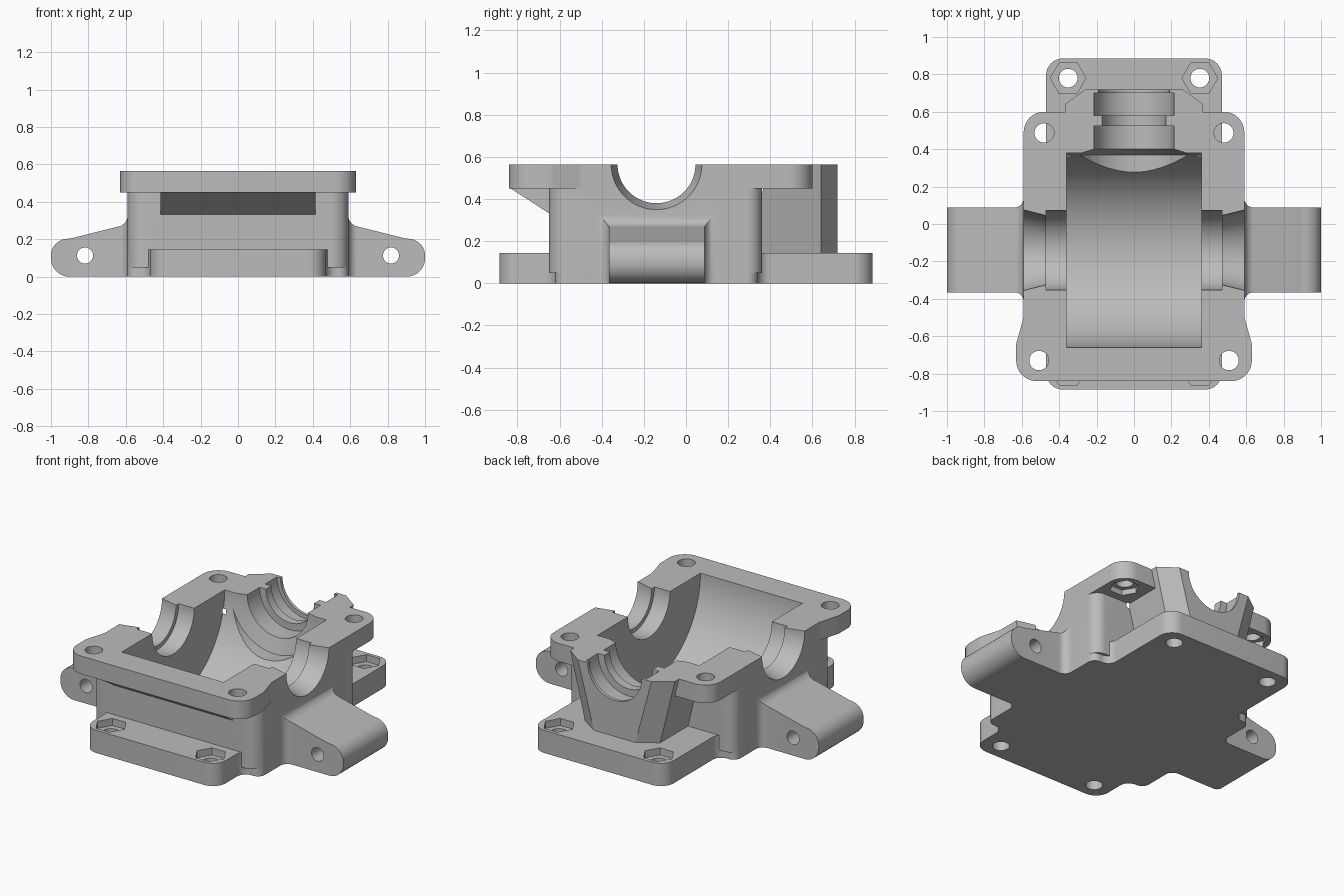
import bpy, bmesh, math
from mathutils import Vector

if "Cube" in bpy.data.objects:
    bpy.data.objects.remove(bpy.data.objects["Cube"], do_unlink=True)

grey = bpy.data.materials.new("cast_grey")
grey.use_nodes = True
grey.diffuse_color = (0.5, 0.5, 0.5, 1)
grey.node_tree.nodes["Principled BSDF"].inputs["Base Color"].default_value = (0.5, 0.5, 0.5, 1)

SPLIT = 0.565      # height of the joint face
AXLE_Y = -0.14     # axle position


def finish(name, bm):
    bmesh.ops.recalc_face_normals(bm, faces=bm.faces)
    mesh = bpy.data.meshes.new(name)
    bm.to_mesh(mesh)
    bm.free()
    mesh.materials.append(grey)
    obj = bpy.data.objects.new(name, mesh)
    bpy.context.collection.objects.link(obj)
    return obj


def rounded(corners, steps=10):
    """Replace every (a, b, radius) corner with a tangent arc."""
    out = []
    n = len(corners)
    for i, (a, b, r) in enumerate(corners):
        p = Vector((a, b))
        if r == 0:
            out.append(p)
            continue
        u = (Vector(corners[i - 1][:2]) - p).normalized()
        v = (Vector(corners[(i + 1) % n][:2]) - p).normalized()
        half = u.angle(v) / 2
        center = p + (u + v).normalized() * (r / math.sin(half))
        start = p + u * (r / math.tan(half)) - center
        end = p + v * (r / math.tan(half)) - center
        sweep = math.pi - 2 * half
        for k in range(steps + 1):
            t = k / steps
            out.append(center + (start * math.sin((1 - t) * sweep)
                                 + end * math.sin(t * sweep)) / math.sin(sweep))
    return out


def mirrored(half):
    """Close a right-hand outline (front to back) with its mirror image."""
    return half + [(-a, b, r) for a, b, r in reversed(half)]


def prism(name, outline, lo, hi, axis="z"):
    bm = bmesh.new()
    rings = []
    for d in (lo, hi):
        rings.append([bm.verts.new((p[0], p[1], d) if axis == "z" else (p[0], d, p[1]))
                      for p in outline])
    bm.faces.new(rings[0])
    bm.faces.new(rings[1])
    n = len(outline)
    for i in range(n):
        j = (i + 1) % n
        bm.faces.new((rings[0][i], rings[0][j], rings[1][j], rings[1][i]))
    return finish(name, bm)


def disc(cx, cy, r, sides):
    return [(cx + r * math.cos(2 * math.pi * k / sides),
             cy + r * math.sin(2 * math.pi * k / sides)) for k in range(sides)]


def lathe(name, profile, axis, sides=96):
    """Turn (position, radius) pairs about an axis lying in the joint face."""
    bm = bmesh.new()
    rings = []
    for pos, r in profile:
        ring = []
        for c, s in disc(0, 0, r, sides):
            co = (pos, AXLE_Y + c, SPLIT + s) if axis == "x" else (c, pos, SPLIT + s)
            ring.append(bm.verts.new(co))
        rings.append(ring)
    for a, b in zip(rings, rings[1:]):
        for i in range(sides):
            j = (i + 1) % sides
            bm.faces.new((a[i], a[j], b[j], b[i]))
    bm.faces.new(rings[0])
    bm.faces.new(rings[-1])
    return finish(name, bm)


def combine(target, tool, operation):
    mod = target.modifiers.new(operation.title(), "BOOLEAN")
    mod.operation = operation
    mod.solver = "EXACT"
    mod.object = tool
    bpy.context.view_layer.objects.active = target
    bpy.ops.object.modifier_apply(modifier=mod.name)
    bpy.data.objects.remove(tool, do_unlink=True)


# Main body
housing = prism("gearbox_lower_housing", rounded(mirrored([
    (0.59, -0.65, 0.09), (0.59, 0.36, 0.07)])), 0.05, 0.5)

# Base plate with narrower front and rear feet
solids = [prism("base_plate", rounded(mirrored([
    (0.47, -0.885, 0.09), (0.47, -0.62, 0.06), (0.59, -0.62, 0.05),
    (0.59, 0.34, 0.05), (0.47, 0.34, 0.06), (0.47, 0.885, 0.09)])), 0, 0.145)]

# Joint flange
solids.append(prism("joint_flange", rounded(mirrored([
    (0.63, -0.84, 0.11), (0.63, -0.64, 0.1), (0.59, -0.5, 0.1),
    (0.59, 0.6, 0.11)])), 0.45, SPLIT))

# Sloping rib under the front flange
bm = bmesh.new()
for x in (-0.415, 0.415):
    for y, z in ((-0.835, 0.452), (-0.6, 0.3), (-0.6, 0.452), (-0.835, 0.455), (-0.6, 0.5)):
        bm.verts.new((x, y, z))
bmesh.ops.convex_hull(bm, input=bm.verts)
solids.append(finish("front_rib", bm))

# Tapered pinion nose at the back
bm = bmesh.new()
for y, top, bottom in ((0.3, 0.37, 0.26), (0.64, 0.37, 0.26), (0.72, 0.26, 0.14)):
    for side in (-1, 1):
        bm.verts.new((side * top, y, SPLIT))
        bm.verts.new((side * bottom, y, 0.12))
bmesh.ops.convex_hull(bm, input=bm.verts)
solids.append(finish("pinion_nose", bm))

# Side mounting lugs: side profile trimmed by a filleted plan
for side in (-1, 1):
    profile = rounded([(0.5, 0, 0), (1, 0, 0.098), (1, 0.2, 0.09), (0.9, 0.203, 0.1),
                       (0.59, 0.28, 0.06), (0.59, 0.36, 0), (0.5, 0.36, 0)])
    plan = rounded([(0.5, -0.43, 0), (0.59, -0.43, 0), (0.59, -0.365, 0.05), (1.1, -0.365, 0),
                    (1.1, 0.088, 0), (0.59, 0.088, 0.05), (0.59, 0.15, 0), (0.5, 0.15, 0)])
    lug = prism("lug", [(side * a, b) for a, b in profile], -0.5, 0.25, "y")
    trim = prism("lug_plan", [(side * a, b) for a, b in plan], -0.1, 0.5)
    combine(lug, trim, "INTERSECT")
    solids.append(lug)

for part in solids:
    combine(housing, part, "UNION")

# Gear chamber, axle bores and stepped pinion bore
cutters = [
    lathe("axle_bore", [(-0.7, 0.243), (-0.47, 0.185), (-0.47, 0.2125),
                        (0.47, 0.2125), (0.47, 0.185), (0.7, 0.243)], "x"),
    lathe("gear_chamber", [(-0.36, 0.52), (0.36, 0.52)], "x", 128),
    lathe("pinion_bore", [(0, 0.31), (0.37, 0.31), (0.4, 0.215), (0.525, 0.215),
                          (0.525, 0.17), (0.58, 0.17), (0.58, 0.215), (0.7, 0.215),
                          (0.7, 0.19), (0.85, 0.19)], "y"),
]

# Bolt holes and hexagonal nut pockets
for side in (-1, 1):
    for x, y in ((0.508, -0.73), (0.48, 0.487)):
        cutters.append(prism("flange_hole", disc(side * x, y, 0.052, 32), 0.4, 0.7))
        cutters.append(prism("flange_pocket", disc(side * x, y, 0.088, 6), 0.41, 0.485))
    for y in (-0.78, 0.78):
        cutters.append(prism("foot_hole", disc(side * 0.352, y, 0.05, 32), -0.1, 0.2))
        cutters.append(prism("foot_pocket", disc(side * 0.352, y, 0.095, 6), 0.1, 0.2))
    cutters.append(prism("lug_hole", disc(side * 0.818, 0.113, 0.043, 32), -0.6, 0.3, "y"))

for cutter in cutters:
    combine(housing, cutter, "DIFFERENCE")

# Smooth rounded walls, keep machined edges sharp
bpy.ops.object.select_all(action="DESELECT")
housing.select_set(True)
bpy.context.view_layer.objects.active = housing
bpy.ops.object.shade_smooth_by_angle(angle=math.radians(30))
